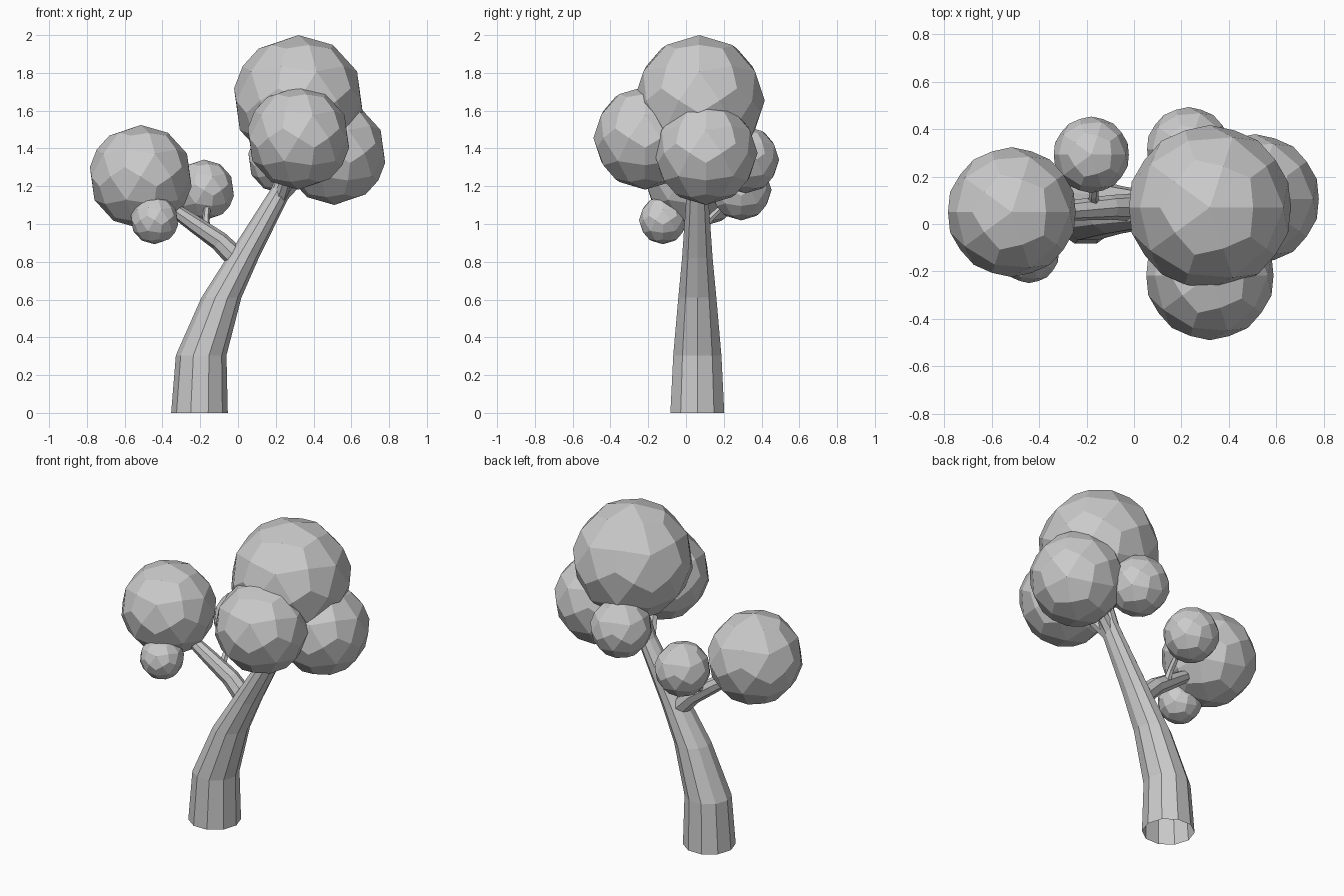
import bpy, bmesh, math
from mathutils import Vector

if "Cube" in bpy.data.objects:
    bpy.data.objects.remove(bpy.data.objects["Cube"])


def finish(bm, name):
    bmesh.ops.recalc_face_normals(bm, faces=bm.faces)
    me = bpy.data.meshes.new(name)
    bm.to_mesh(me)
    bm.free()
    ob = bpy.data.objects.new(name, me)
    bpy.context.collection.objects.link(ob)
    return ob


def foliage(name, center, r):
    """Faceted ball: each icosahedron triangle becomes three quads."""
    src = bmesh.new()
    bmesh.ops.create_icosphere(src, subdivisions=1, radius=1)
    bm = bmesh.new()
    for f in src.faces:
        v = [x.co for x in f.verts]
        mid = sum(v, Vector()).normalized()
        for i in range(3):
            quad = (v[i], (v[i] + v[(i + 1) % 3]).normalized(), mid,
                    (v[i] + v[i - 1]).normalized())
            bm.faces.new([bm.verts.new(p * r + Vector(center)) for p in quad])
    src.free()
    bmesh.ops.remove_doubles(bm, verts=bm.verts, dist=0.0005)
    return finish(bm, name)


def limb(name, path, sides, level=False, cap=True):
    """Tapered tube through (x, y, z, radius) points."""
    bm = bmesh.new()
    pts = [Vector(p[:3]) for p in path]
    rings = []
    for i, p in enumerate(pts):
        t = (pts[min(i + 1, len(pts) - 1)] - pts[max(i - 1, 0)]).normalized()
        if level:
            t = Vector((0, 0, 1))
        v = t.cross(Vector((1, 0.02, 0))).normalized() if not level else Vector((0, 1, 0))
        u = v.cross(t)
        rings.append([bm.verts.new(p + path[i][3] * (
            u * math.cos(2 * math.pi * k / sides) + v * math.sin(2 * math.pi * k / sides)))
            for k in range(sides)])
    for a, b in zip(rings, rings[1:]):
        for k in range(sides):
            n = (k + 1) % sides
            bm.faces.new((a[k], a[n], b[n], b[k]))
    if cap:
        bm.faces.new(rings[-1])
    return finish(bm, name)


# Leaning trunk, open at the base
limb("trunk", [(-0.204, 0.06, 0, 0.15), (-0.195, 0.06, 0.305, 0.134),
               (-0.088, 0.06, 0.61, 0.106), (0.025, 0.06, 0.82, 0.085),
               (0.235, 0.06, 1.19, 0.058), (0.30, 0.06, 1.42, 0.04)], 10, level=True)

# Side branches
limb("left_branch", [(0.02, 0.07, 0.79, 0.06), (-0.10, 0.07, 0.91, 0.052),
                     (-0.23, 0.06, 1.0, 0.045), (-0.36, 0.05, 1.09, 0.035)], 8)
limb("left_twig", [(-0.17, 0.08, 0.95, 0.024), (-0.17, 0.12, 1.02, 0.02),
                   (-0.16, 0.22, 1.12, 0.018)], 6)
limb("right_branch", [(0.20, 0.06, 1.12, 0.04), (0.30, 0.08, 1.22, 0.034),
                      (0.42, 0.10, 1.31, 0.025)], 6)
limb("front_branch", [(0.22, 0.05, 1.13, 0.035), (0.26, -0.04, 1.25, 0.03),
                      (0.30, -0.15, 1.36, 0.02)], 6)

# Foliage balls
for name, c, r in [
    ("foliage_top", (0.32, 0.07, 1.653), 0.347),
    ("foliage_front", (0.32, -0.217, 1.455), 0.273),
    ("foliage_right", (0.51, 0.105, 1.375), 0.274),
    ("foliage_back", (0.23, 0.315, 1.34), 0.178),
    ("foliage_left", (-0.515, 0.05, 1.25), 0.274),
    ("foliage_left_small", (-0.442, -0.122, 1.02), 0.127),
    ("foliage_left_back", (-0.18, 0.292, 1.18), 0.161),
]:
    foliage(name, c, r)
